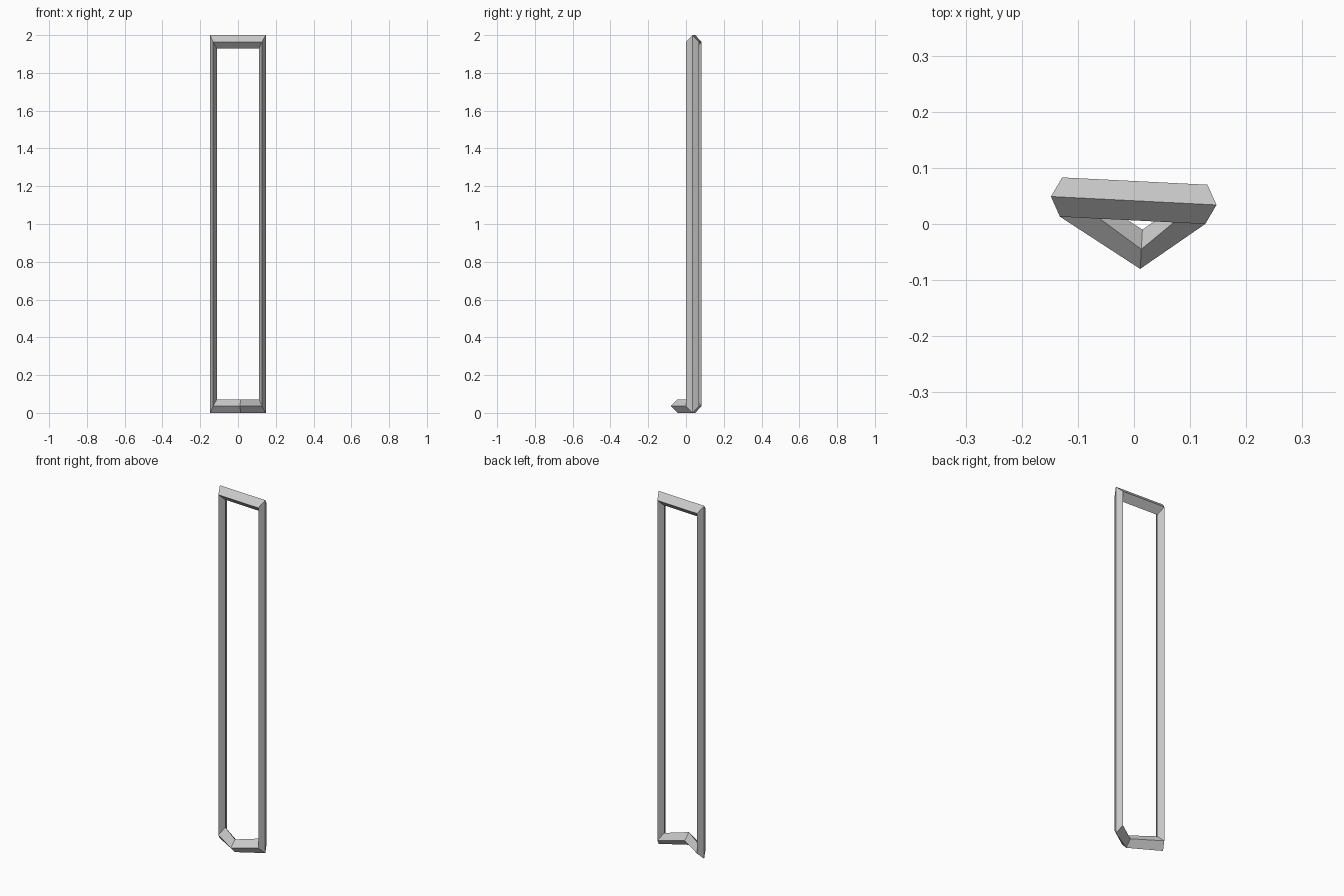
import bpy, bmesh
from mathutils import Vector

if "Cube" in bpy.data.objects:
    bpy.data.objects.remove(bpy.data.objects["Cube"])

# Closed diamond-section frame: each joint is (centre, outward half-diagonal)
LOW, HIGH, R = 0.036, 1.964, 0.036
FRONT = Vector((-0.002, -0.035, 0))
joints = [
    ((-0.130, 0.048, LOW), (-0.018, 0.001, -R)),    # lower left
    ((0.013, -0.045, LOW), (0, 0, -R)),             # forward bend
    ((0.129, 0.035, LOW), (0.018, -0.001, -R)),     # lower right
    ((0.129, 0.035, HIGH), (0.018, -0.001, R)),     # upper right
    ((-0.130, 0.048, HIGH), (-0.018, 0.001, R)),    # upper left
]

bm = bmesh.new()


def diamond(centre, out):
    c, o = Vector(centre), Vector(out)
    return [bm.verts.new(c + d) for d in (o, FRONT, -o, -FRONT)]


# Bridge consecutive diamonds all the way round
rings = [diamond(c, o) for c, o in joints]
for i, a in enumerate(rings):
    b = rings[(i + 1) % len(rings)]
    for k in range(4):
        n = (k + 1) % 4
        bm.faces.new((a[k], b[k], b[n], a[n]))
bmesh.ops.recalc_face_normals(bm, faces=bm.faces[:])

mesh = bpy.data.meshes.new("tall_frame")
bm.to_mesh(mesh)
bm.free()
bpy.context.collection.objects.link(bpy.data.objects.new("tall_frame", mesh))
